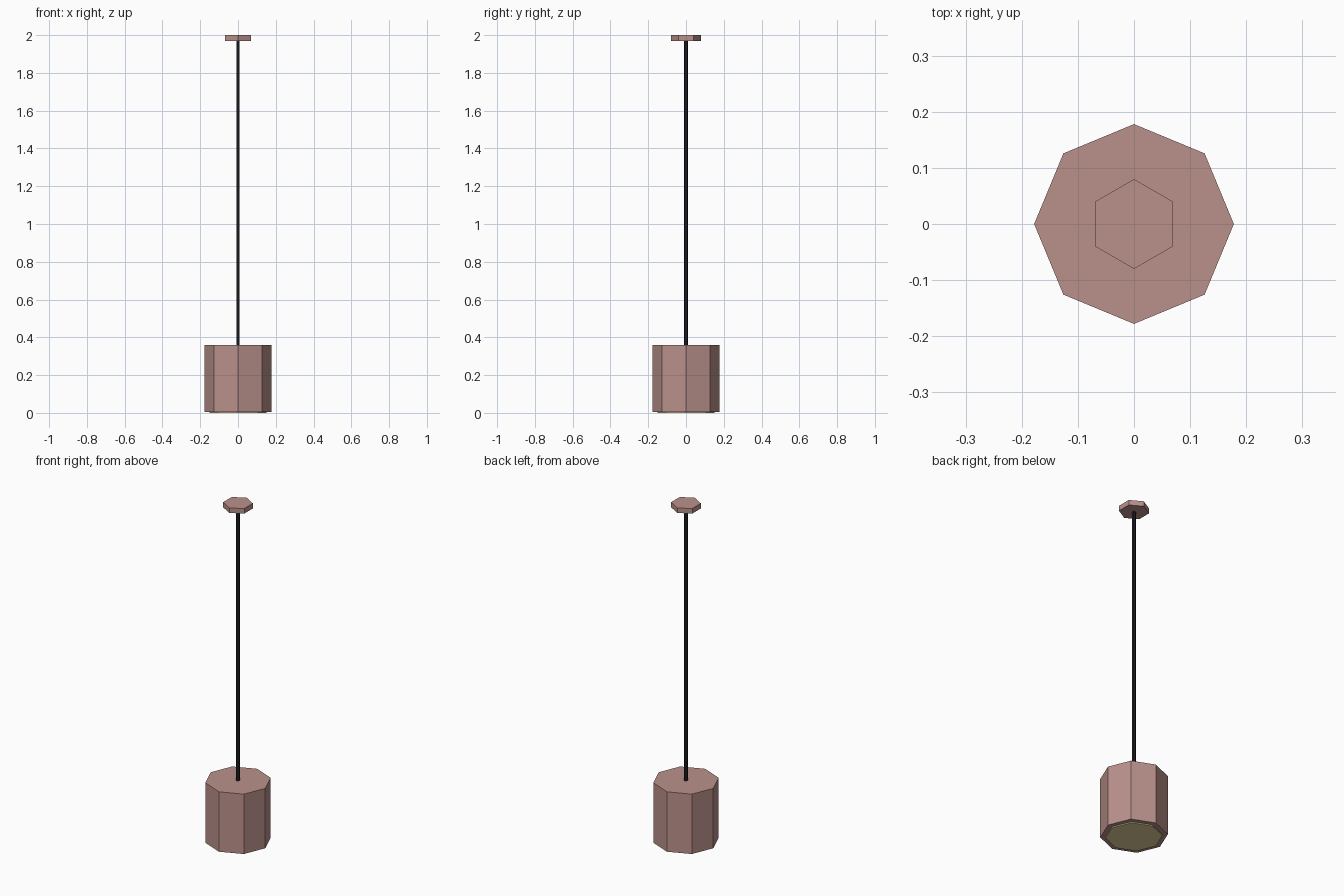
import bpy
import math

cube = bpy.data.objects.get("Cube")
if cube:
    bpy.data.objects.remove(cube, do_unlink=True)


def make_material(name, rgb):
    mat = bpy.data.materials.new(name)
    mat.use_nodes = True
    color = (*rgb, 1.0)
    mat.diffuse_color = color
    mat.node_tree.nodes["Principled BSDF"].inputs["Base Color"].default_value = color
    return mat


def prism(name, sides, radius, bottom, top, mat):
    """Upright flat-sided prism with one corner pointing to the back."""
    bpy.ops.mesh.primitive_cylinder_add(
        vertices=sides, radius=radius, depth=top - bottom,
        location=(0, 0, (bottom + top) / 2))
    obj = bpy.context.object
    obj.name = name
    obj.data.name = name
    obj.data.materials.append(mat)
    return obj


rose = make_material("dusty rose metal", (0.49, 0.285, 0.26))
black = make_material("black cord", (0.016, 0.016, 0.022))
glow = make_material("warm yellow diffuser", (0.75, 0.64, 0.33))

# Ceiling plate, hanging cord, shade and the light panel beneath it
prism("ceiling_plate", 6, 0.08, 1.97, 2.0, rose)
prism("cord", 6, 0.01, 0.35, 1.98, black)
prism("shade", 8, 0.178, 0.006, 0.36, rose)
prism("light_panel", 8, 0.15, 0.0, 0.02, glow)
